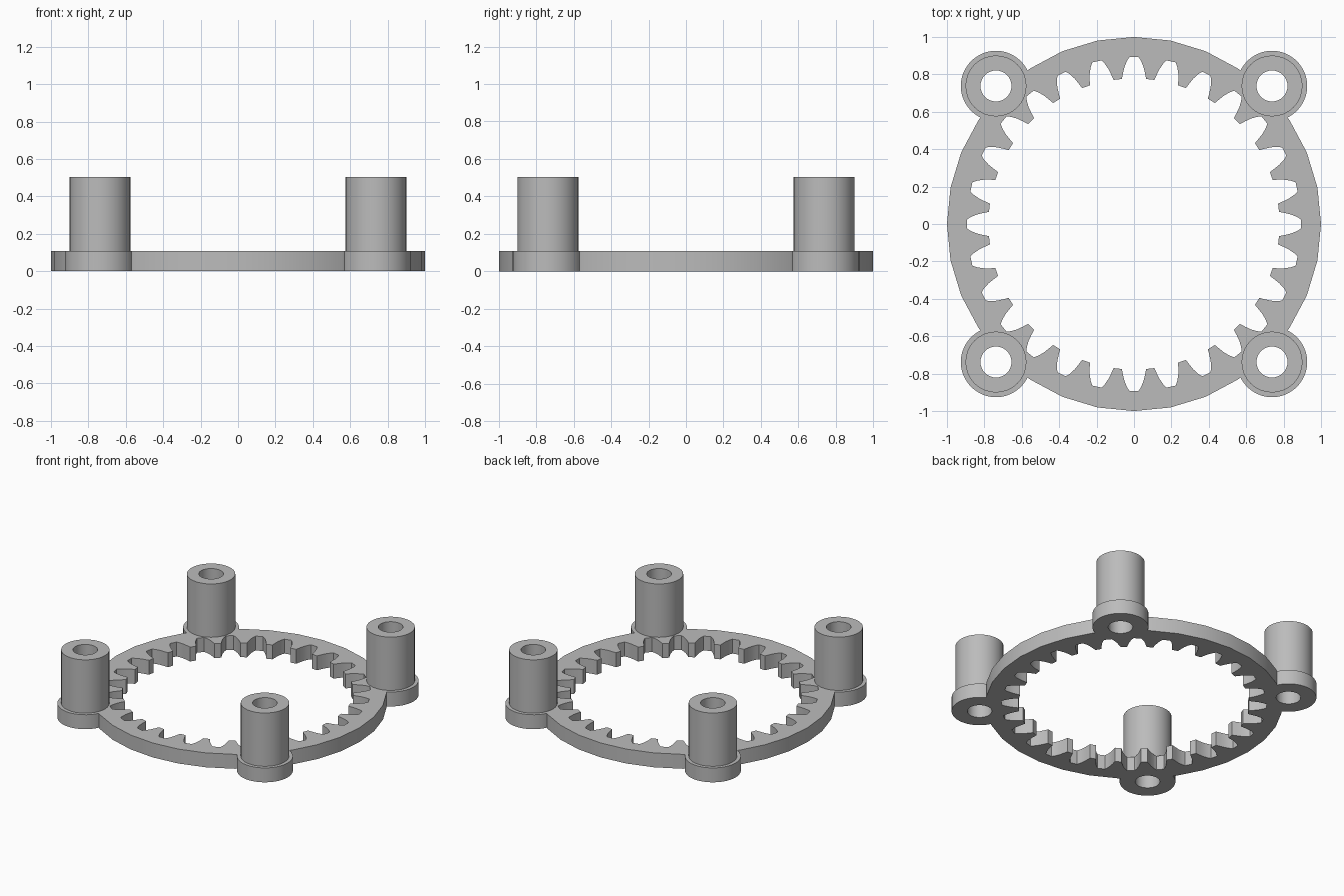
import bpy
import bmesh
from math import radians, sin, cos, pi

cube = bpy.data.objects.get("Cube")
if cube:
    bpy.data.objects.remove(cube, do_unlink=True)

TEETH = 28
RING_H, POST_TOP = 0.107, 0.503
LUG_POS, LUG_R, POST_R, HOLE_R = 0.738, 0.188, 0.163, 0.083
CORNERS = {"front_left": (1, -1), "front_right": (-1, -1),
           "back_left": (1, 1), "back_right": (-1, 1)}

grey = bpy.data.materials.new("plain_grey")
grey.use_nodes = True
grey.diffuse_color = (0.5, 0.5, 0.5, 1)
grey.node_tree.nodes["Principled BSDF"].inputs["Base Color"].default_value = (0.5, 0.5, 0.5, 1)


def circle(r, n, x=0, y=0):
    return [(x + r * cos(2 * pi * i / n), y + r * sin(2 * pi * i / n)) for i in range(n)]


def make_object(name, bm):
    bmesh.ops.recalc_face_normals(bm, faces=bm.faces)
    mesh = bpy.data.meshes.new(name)
    bm.to_mesh(mesh)
    bm.free()
    mesh.materials.append(grey)
    obj = bpy.data.objects.new(name, mesh)
    bpy.context.collection.objects.link(obj)
    return obj


def prism(name, outline, z0, z1):
    """Solid extrusion of a closed outline."""
    bm = bmesh.new()
    low = [bm.verts.new((x, y, z0)) for x, y in outline]
    high = [bm.verts.new((x, y, z1)) for x, y in outline]
    bm.faces.new(low)
    bm.faces.new(high)
    for i in range(len(low)):
        j = (i + 1) % len(low)
        bm.faces.new((low[i], low[j], high[j], high[i]))
    return make_object(name, bm)


def boolean(target, tool, operation):
    mod = target.modifiers.new(operation.lower(), "BOOLEAN")
    mod.operation, mod.solver, mod.object = operation, "EXACT", tool
    bpy.context.view_layer.objects.active = target
    bpy.ops.object.modifier_apply(modifier=mod.name)
    bpy.data.objects.remove(tool, do_unlink=True)


def smooth(obj):
    bpy.ops.object.select_all(action="DESELECT")
    obj.select_set(True)
    bpy.context.view_layer.objects.active = obj
    bpy.ops.object.shade_smooth_by_angle(angle=radians(30))


# Inner gear outline: one curved gap (radius, half angle) repeated round the ring
flank = [(0.778, 4.8), (0.81, 4.15), (0.84, 3.5), (0.872, 2.5), (0.892, 1.6)]
gap = [(r, -a) for r, a in flank] + [(r, a) for r, a in reversed(flank)]
gear_outline = []
for i in range(TEETH):
    for r, a in gap:
        t = radians(a) + 2 * pi * i / TEETH
        gear_outline.append((r * cos(t), r * sin(t)))

# Toothed ring with four drilled corner lugs
ring = prism("gear_ring", circle(1, 32), 0, RING_H)
for sx, sy in CORNERS.values():
    lug = prism("lug", circle(LUG_R, 48, sx * LUG_POS, sy * LUG_POS), 0, RING_H)
    boolean(ring, lug, "UNION")
boolean(ring, prism("gear_cutter", gear_outline, -0.1, 0.3), "DIFFERENCE")
for sx, sy in CORNERS.values():
    drill = prism("drill", circle(HOLE_R, 32, sx * LUG_POS, sy * LUG_POS), -0.1, 0.3)
    boolean(ring, drill, "DIFFERENCE")
smooth(ring)

# Hollow posts standing on the lugs
for corner, (sx, sy) in CORNERS.items():
    x, y = sx * LUG_POS, sy * LUG_POS
    post = prism(corner + "_post", circle(POST_R, 32, x, y), RING_H, POST_TOP)
    boolean(post, prism("drill", circle(HOLE_R, 32, x, y), -0.1, 0.7), "DIFFERENCE")
    smooth(post)
